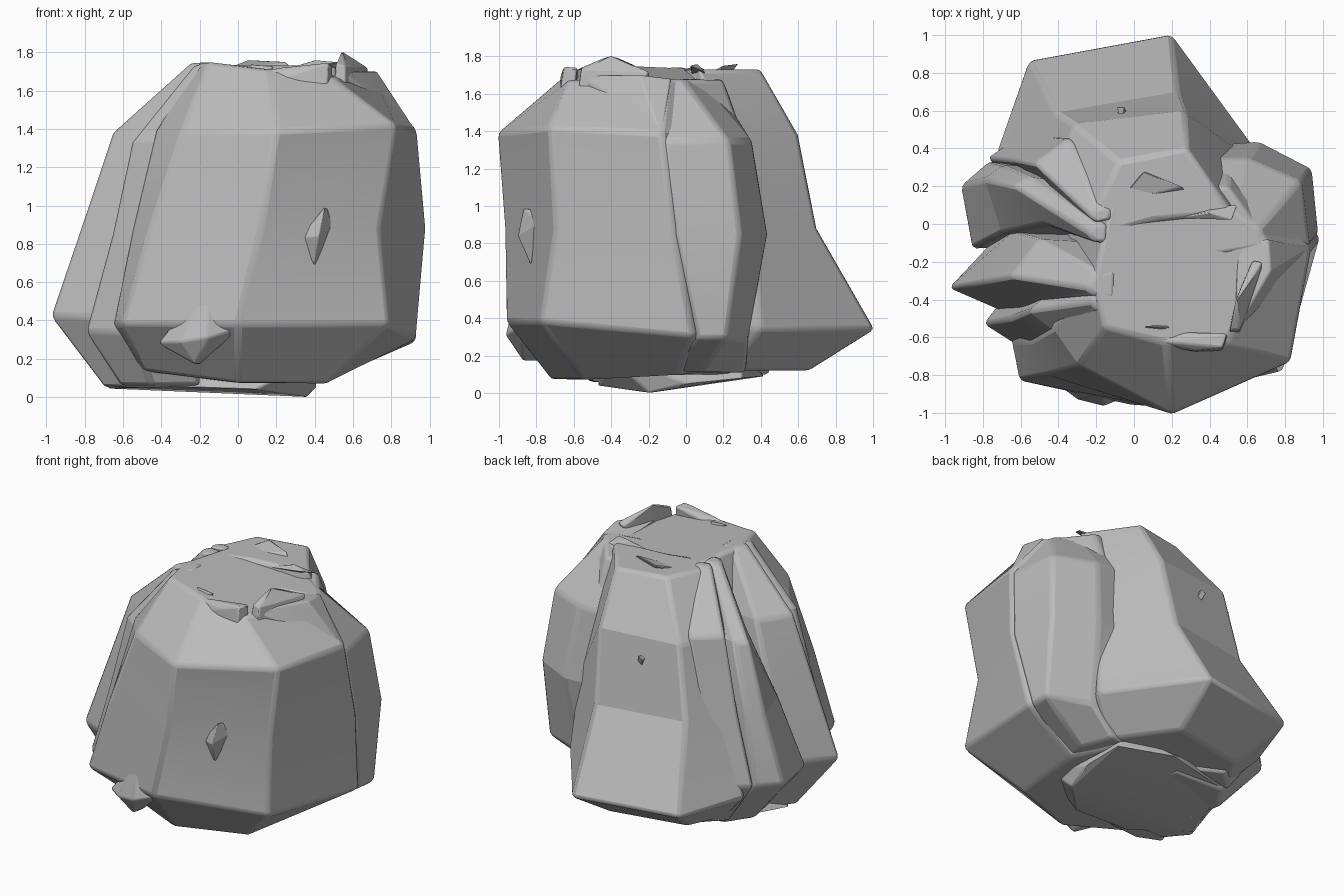
import bpy, bmesh, math

stone = bpy.data.materials.new("grey stone")
stone.diffuse_color = (0.5, 0.5, 0.5, 1)


def finish(name, bm, bevel):
    bmesh.ops.recalc_face_normals(bm, faces=bm.faces)
    mesh = bpy.data.meshes.new(name)
    bm.to_mesh(mesh)
    bm.free()
    mesh.materials.append(stone)
    ob = bpy.data.objects.new(name, mesh)
    bpy.context.collection.objects.link(ob)
    mod = ob.modifiers.new("worn edges", 'BEVEL')
    mod.width = bevel
    mod.segments = 2
    mod.limit_method = 'ANGLE'
    mod.angle_limit = math.radians(22)
    bpy.context.view_layer.objects.active = ob
    ob.select_set(True)
    bpy.ops.object.shade_smooth_by_angle(angle=math.radians(13))
    ob.select_set(False)


def loft(name, rings, bevel=0.022):
    """Skin a stack of (height, corner list) rings; a corner may add its own height offset."""
    bm = bmesh.new()
    loops = [[bm.verts.new((p[0], p[1], z + (p[2] if len(p) > 2 else 0))) for p in pts]
             for z, pts in rings]
    n = len(loops[0])
    for a, b in zip(loops, loops[1:]):
        for i in range(n):
            j = (i + 1) % n
            bm.faces.new((a[i], a[j], b[j], b[i]))
    bm.faces.new(loops[0])
    bm.faces.new(loops[-1])
    finish(name, bm, bevel)


def hull(name, points, bevel=0.01):
    bm = bmesh.new()
    for p in points:
        bm.verts.new(p)
    bmesh.ops.convex_hull(bm, input=bm.verts)
    finish(name, bm, bevel)


# Large front boulder
loft("front_boulder", [
    (0.07, [(-.52, -.35, .05), (-.50, -.56, .07), (0, -.72), (.47, -.55), (.50, -.05, .03),
            (.35, .3, .03), (-.3, .2, .03)]),
    (0.38, [(-.65, -.62), (-.61, -.83), (0, -.96), (.79, -.78), (.93, .04, -.08), (.5, .33), (-.35, .3)]),
    (0.88, [(-.55, -.62), (-.46, -.80), (.12, -.97), (.74, -.70), (.985, -.07), (.5, .33), (-.3, .3)]),
    (1.39, [(-.43, -.55), (-.29, -.75), (.2, -1.01), (.83, -.73, .03), (.935, -.13), (.5, .3), (-.2, .25)]),
    (1.70, [(-.21, -.3, .05), (-.16, -.55, .05), (.17, -.63, .01), (.49, -.64, -.03), (.71, -.1, -.02),
            (.5, .2, -.03), (-.12, .15, .03)])])

# Right shoulder, starting flush with the front boulder's rightmost edge
loft("right_boulder", [
    (0.11, [(.47, -.10), (.52, .08), (.45, .32), (.2, .3), (.2, -.1)]),
    (0.29, [(.915, .06), (.93, .22), (.62, .33), (.2, .35), (.2, -.1)]),
    (0.85, [(.975, -.06), (.94, .29), (.66, .435), (.2, .4), (.2, -.1)]),
    (1.35, [(.93, -.12), (.885, .23), (.60, .35), (.2, .35), (.2, -.2)]),
    (1.68, [(.70, -.12), (.66, -.02), (.54, .07), (.3, .15), (.2, -.2)])])

# Shell of the right shoulder lapping over the front boulder's top slope
hull("right_cap", [(.52, -.585, 1.56), (.72, -.38, 1.57), (.935, -.13, 1.38), (.71, -.08, 1.68),
                   (.725, -.25, 1.70), (.54, -.565, 1.70), (.5, -.2, 1.5), (.55, -.1, 1.67)])

# Flared back boulder
loft("back_boulder", [
    (0.12, [(.45, .25), (.15, .66), (-.4, .55), (-.52, .3), (-.2, -.1), (.3, -.1)]),
    (0.34, [(.64, .40), (.2, 1.01), (-.56, .87), (-.73, .38), (-.3, -.1), (.4, -.1)]),
    (0.88, [(.60, .35), (.23, .70), (-.41, .59), (-.58, .32), (-.3, -.1), (.4, -.1)]),
    (1.38, [(.54, .22), (.27, .60), (-.32, .53), (-.42, .28), (-.2, -.1), (.4, -.1)]),
    (1.73, [(.52, .06), (.28, .40), (-.08, .33), (-.2, .08), (-.15, -.05), (.1, .02)])])

# Ridged slabs on the left: tip, back flank, two inner corners, front flank
loft("left_slab_middle", [
    (0.05, [(-.70, -.25), (-.55, -.05), (-.2, -.05), (-.2, -.4), (-.58, -.4)]),
    (0.42, [(-.985, -.34), (-.70, -.04), (-.2, 0), (-.2, -.45), (-.68, -.47)]),
    (0.90, [(-.82, -.31), (-.65, -.04), (-.2, 0), (-.2, -.45), (-.60, -.45)]),
    (1.38, [(-.66, -.28), (-.50, -.08), (-.15, -.1), (-.15, -.42), (-.47, -.40)]),
    (1.745, [(-.25, -.34), (-.2, -.25), (-.1, -.25), (-.1, -.4), (-.21, -.38)])])

loft("left_slab_front", [
    (0.06, [(-.62, -.45), (-.5, -.3), (-.2, -.3), (-.2, -.5), (-.45, -.52)]),
    (0.34, [(-.80, -.53), (-.70, -.4), (-.2, -.3), (-.2, -.6), (-.56, -.68)]),
    (0.85, [(-.66, -.50), (-.58, -.38), (-.2, -.3), (-.2, -.6), (-.52, -.65)]),
    (1.33, [(-.56, -.46), (-.42, -.34), (-.1, -.3), (-.1, -.5), (-.42, -.57)]),
    (1.735, [(-.23, -.41), (-.2, -.35), (-.1, -.33), (-.1, -.45), (-.19, -.46)])])

loft("left_slab_rear", [
    (0.07, [(-.62, .12), (-.5, .3), (-.1, .3), (-.1, -.1), (-.58, -.08)]),
    (0.42, [(-.92, .20), (-.77, .33), (-.2, .3), (-.2, -.1), (-.86, -.13)]),
    (0.90, [(-.79, .24), (-.70, .31), (-.2, .3), (-.2, -.1), (-.70, -.05)]),
    (1.36, [(-.64, .20), (-.56, .25), (-.2, .2), (-.2, -.1), (-.47, .0)]),
    (1.74, [(-.24, -.05), (-.22, .0), (-.14, .0), (-.14, -.1), (-.21, -.1)])])

loft("left_slab_back", [
    (0.10, [(-.55, .3), (-.4, .45), (-.1, .3), (-.1, .05), (-.4, .15)]),
    (0.42, [(-.78, .35), (-.6, .47), (-.1, .3), (-.1, .05), (-.6, .2)]),
    (0.90, [(-.65, .34), (-.45, .47), (-.1, .3), (-.1, .05), (-.5, .2)]),
    (1.42, [(-.53, .32), (-.34, .46), (-.1, .2), (-.1, .05), (-.42, .17)]),
    (1.74, [(-.23, .04), (-.19, .09), (-.12, .08), (-.12, .02), (-.2, .0)])])

# Shallow tilted underside
hull("underside", [(.36, -.2, 0), (.1, -.47, .04), (-.35, -.47, .055), (-.68, -.2, .045),
                   (-.5, .3, .09), (0, .42, .09), (.38, .3, .08), (.41, 0, .05),
                   (-.4, -.4, .2), (.4, -.4, .2), (.35, .3, .2), (-.4, .3, .2)])

# Chips embedded in the front and back faces
hull("front_chip", [(.48, -.80, .98), (.45, -.87, .99), (.32, -.85, .83), (.40, -.83, .68),
                    (.50, -.79, .9), (.42, -.90, .84), (.41, -.75, .85)], 0.006)
hull("low_front_chip", [(-.16, -.89, .61), (-.42, -.84, .28), (0, -.90, .35), (-.20, -.78, .17),
                        (-.30, -.93, .29), (-.16, -.965, .31), (-.22, -.87, .17), (-.2, -.7, .35)])
hull("back_chip", [(-.09, .62, 1.25), (-.05, .62, 1.27), (-.07, .60, 1.2), (-.07, .5, 1.24),
                   (-.04, .6, 1.22)], 0.004)

# Broken rim on the top right
hull("rim_front", [(.10, -.61, 1.67), (.13, -.65, 1.63), (.32, -.68, 1.58), (.46, -.68, 1.55), (.50, -.60, 1.56),
                   (.13, -.62, 1.71), (.32, -.67, 1.70), (.47, -.655, 1.745), (.49, -.58, 1.74), (.2, -.57, 1.68)])
hull("rim_right", [(.50, -.58, 1.59), (.56, -.58, 1.58), (.51, -.56, 1.74), (.56, -.56, 1.73),
                   (.54, -.40, 1.81), (.60, -.38, 1.74), (.68, -.2, 1.72), (.63, -.19, 1.70),
                   (.68, -.28, 1.60), (.58, -.3, 1.6)])

# Thin splinters lying on the top
hull("top_splinter_back", [(-.1, .1, 1.70), (.05, .28, 1.76), (.25, .2, 1.75), (.3, .16, 1.7),
                           (.0, .2, 1.7), (.1, .22, 1.68)], 0.006)
hull("top_splinter_right", [(.2, .03, 1.70), (.52, .02, 1.75), (.55, .1, 1.72), (.4, .06, 1.76),
                            (.4, .1, 1.68)], 0.006)
hull("top_splinter_front", [(.05, -.56, 1.69), (.19, -.55, 1.73), (.18, -.53, 1.68), (.06, -.54, 1.74),
                            (.1, -.57, 1.68)], 0.006)
